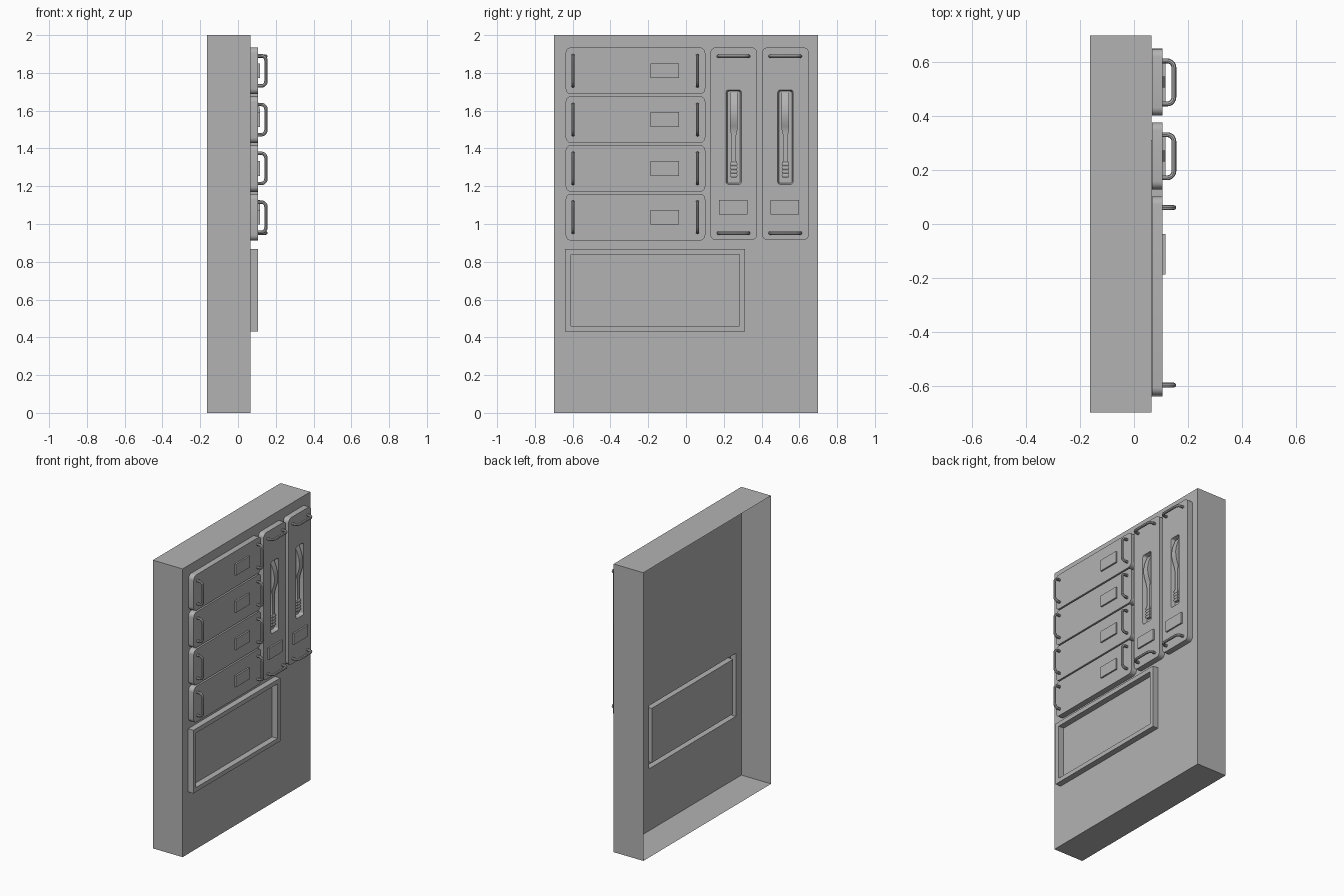
import bpy, bmesh, math

cube = bpy.data.objects.get("Cube")
if cube:
    bpy.data.objects.remove(cube, do_unlink=True)

grey = bpy.data.materials.new("painted_grey")
grey.use_nodes = True
GREY = (0.45, 0.45, 0.45, 1)
grey.diffuse_color = GREY
grey.node_tree.nodes["Principled BSDF"].inputs["Base Color"].default_value = GREY

BACK, PANEL, FACE = -0.163, 0.065, 0.106


def finish(obj):
    """Give the object its material and smooth only its soft edges."""
    obj.data.materials.clear()
    obj.data.materials.append(grey)
    bpy.ops.object.select_all(action="DESELECT")
    obj.select_set(True)
    bpy.context.view_layer.objects.active = obj
    bpy.ops.object.shade_smooth_by_angle(angle=math.radians(35))


def loft(name, loops, cap_start=True):
    """Skin a series of matching loops and cap the far end."""
    bm = bmesh.new()
    rings = [[bm.verts.new(p) for p in loop] for loop in loops]
    n = len(rings[0])
    for a, b in zip(rings, rings[1:]):
        for i in range(n):
            j = (i + 1) % n
            bm.faces.new((a[i], a[j], b[j], b[i]))
    bm.faces.new(rings[-1])
    if cap_start:
        bm.faces.new(rings[0][::-1])
    mesh = bpy.data.meshes.new(name)
    bm.to_mesh(mesh)
    bm.free()
    obj = bpy.data.objects.new(name, mesh)
    bpy.context.collection.objects.link(obj)
    finish(obj)


def rect(x, y0, y1, z0, z1, r=0.0, steps=5):
    """Rectangle across y and z at depth x, with optional round corners."""
    if not r:
        return [(x, y0, z0), (x, y1, z0), (x, y1, z1), (x, y0, z1)]
    corners = [(y0 + r, z0 + r), (y1 - r, z0 + r), (y1 - r, z1 - r), (y0 + r, z1 - r)]
    points = []
    for k, (cy, cz) in enumerate(corners):
        for s in range(steps + 1):
            a = math.pi * (1 + k / 2 + s / steps / 2)
            points.append((x, cy + r * math.cos(a), cz + r * math.sin(a)))
    return points


def handle(name, y, z, upright):
    """Bent-rod pull handle centred at y, z."""
    half, out, bend = 0.08, 0.148, 0.025
    side = [(FACE - 0.005, half)]
    for s in range(6):
        a = math.pi / 2 * s / 5
        side.append((out - bend + bend * math.sin(a), half - bend + bend * math.cos(a)))
    path = side + [(x, -t) for x, t in reversed(side)]
    curve = bpy.data.curves.new(name, "CURVE")
    curve.dimensions = "3D"
    curve.bevel_depth = 0.009
    curve.bevel_resolution = 2
    spline = curve.splines.new("POLY")
    spline.points.add(len(path) - 1)
    for p, (x, t) in zip(spline.points, path):
        p.co = (x, y, z + t, 1) if upright else (x, y + t, z, 1)
    obj = bpy.data.objects.new(name, curve)
    bpy.context.collection.objects.link(obj)
    bpy.ops.object.select_all(action="DESELECT")
    obj.select_set(True)
    bpy.context.view_layer.objects.active = obj
    bpy.ops.object.convert(target="MESH")
    finish(bpy.context.view_layer.objects.active)


def label(name, y, z):
    loft(name, [rect(x, y - 0.075, y + 0.075, z - 0.039, z + 0.039)
                for x in (FACE - 0.002, 0.117)])


def lever(name, y):
    """Switch lever: scalloped grip, slim arm and swelling curved head."""
    stations = []
    for i in range(17):
        t = i / 16
        ripple = abs(math.sin(t * math.pi * 4)) * 0.005
        stations.append((1.247 + 0.08 * t, 0.015 + ripple, 0.096 + ripple))
    stations += [(1.335, 0.013, 0.096), (1.47, 0.013, 0.096)]
    for i in range(13):
        t = i / 12
        stations.append((1.5 + 0.197 * t, 0.02, 0.085 + 0.032 * math.sin(math.pi * (0.12 + 0.88 * t))))
    loft(name, [[(0.076, y - w, z), (x, y - w, z), (x, y + w, z), (0.076, y + w, z)]
                for z, w, x in stations])


# Open-backed cabinet shell with a raised hollow frame pressed into its panel
outer = (-0.7, 0.7, 0, 2)
frame = (-0.64, 0.312, 0.43, 0.868)
inset = (-0.61, 0.282, 0.46, 0.838)
loft("cabinet_shell", [rect(BACK, *outer), rect(PANEL, *outer), rect(PANEL, *frame),
                       rect(FACE, *frame), rect(FACE, *inset), rect(PANEL, *inset)],
     cap_start=False)

# Four wide drawers
for i in range(4):
    z = 1.811 - i * 0.2583
    box = (-0.637, 0.102, z - 0.124, z + 0.124, 0.03)
    loft(f"wide_drawer_{i + 1}", [rect(PANEL + 0.001, *box), rect(FACE, *box)])
    label(f"wide_drawer_label_{i + 1}", -0.113, z)
    for side, y in (("right", -0.598), ("left", 0.061)):
        handle(f"wide_drawer_handle_{side}_{i + 1}", y, z, True)

# Two tall modules, each with a slotted lever
for i, y in enumerate((0.2525, 0.5265)):
    box = (y - 0.124, y + 0.124, 0.915, 1.935, 0.03)
    slot = (y - 0.041, y + 0.041, 1.21, 1.71, 0.014)
    floor = (y - 0.034, y + 0.034, 1.217, 1.703, 0.01)
    loft(f"tall_module_{i + 1}", [rect(PANEL + 0.001, *box), rect(FACE, *box),
                                  rect(FACE, *slot), rect(0.078, *floor)])
    lever(f"switch_lever_{i + 1}", y)
    label(f"tall_module_label_{i + 1}", y - 0.003, 1.088)
    for end, z in (("top", 1.888), ("bottom", 0.952)):
        handle(f"tall_module_handle_{end}_{i + 1}", y - 0.001, z, False)
